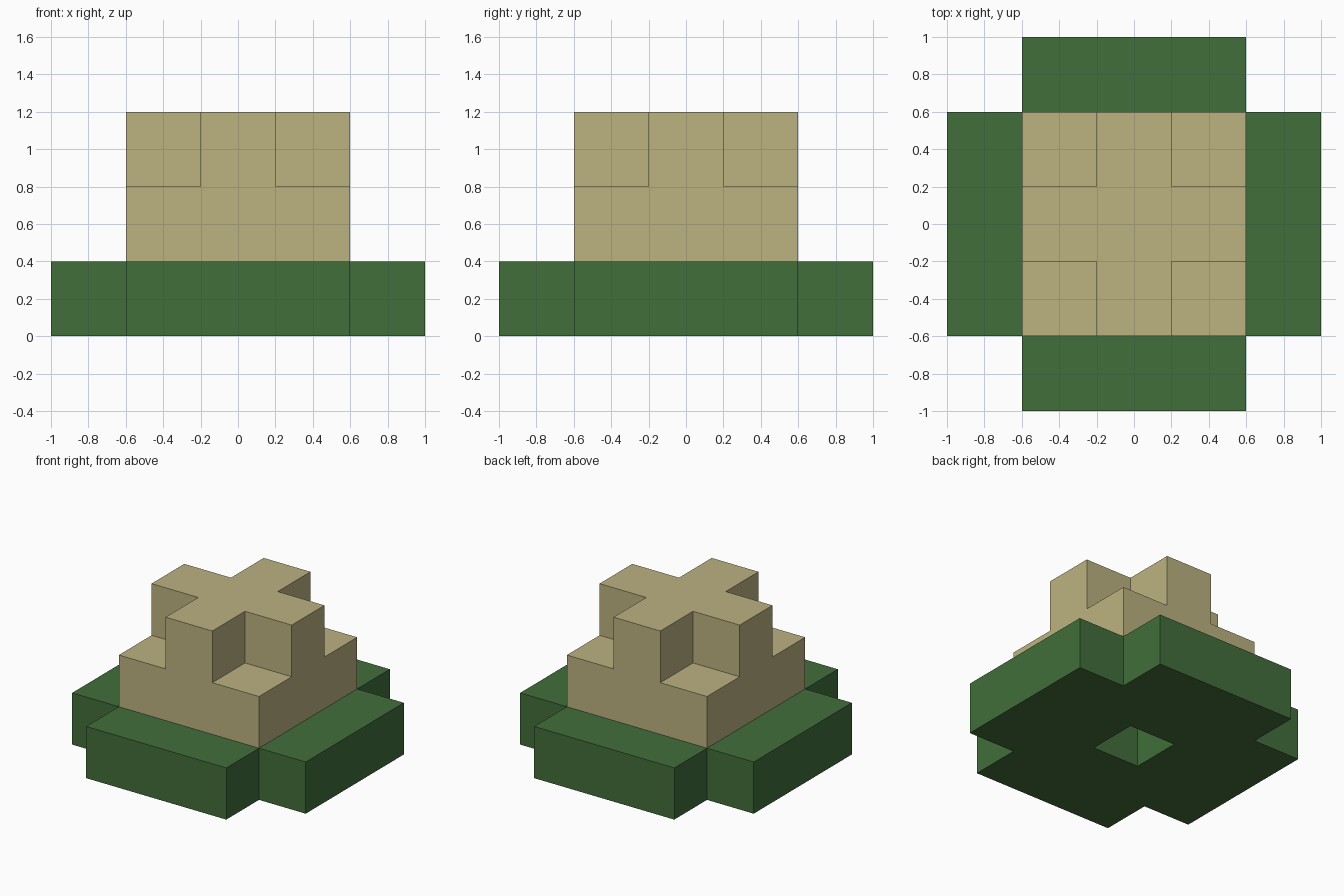
import bpy, bmesh
from mathutils import Vector

if "Cube" in bpy.data.objects:
    bpy.data.objects.remove(bpy.data.objects["Cube"])

S = 0.4  # block size


def material(name, rgb):
    m = bpy.data.materials.new(name)
    m.diffuse_color = (*rgb, 1.0)
    m.use_nodes = True
    m.node_tree.nodes["Principled BSDF"].inputs["Base Color"].default_value = m.diffuse_color
    return m


green = material("leaf green", (0.054, 0.157, 0.043))
tan = material("sand tan", (0.505, 0.447, 0.217))

R5, R3 = range(-2, 3), range(-1, 2)

# Wide base: 5x5 without corners and with an open middle
base = {(x, y, 0) for x in R5 for y in R5
        if abs(x) + abs(y) < 4 and (x, y) != (0, 0)}
# Upper block: full 3x3 layer with a cross on top
upper = {(x, y, 1) for x in R3 for y in R3}
upper |= {(x, y, 2) for x in R3 for y in R3 if x * y == 0}
solid = base | upper


def build(name, cells, mat):
    """Make the outer skin of a set of blocks, skipping faces between blocks."""
    bm = bmesh.new()
    for c in sorted(cells):
        centre = (Vector(c) + Vector((0, 0, 0.5))) * S
        for axis in range(3):
            for sign in (-1, 1):
                n = [0, 0, 0]
                n[axis] = sign
                if tuple(a + b for a, b in zip(c, n)) in solid:
                    continue
                n = Vector(n)
                u = Vector([float(i == (axis + 1) % 3) for i in range(3)])
                v = n.cross(u)
                mid = centre + n * S / 2
                bm.faces.new([bm.verts.new(mid + (u * a + v * b) * S / 2)
                              for a, b in ((-1, -1), (1, -1), (1, 1), (-1, 1))])
    bmesh.ops.remove_doubles(bm, verts=bm.verts[:], dist=0.001)
    mesh = bpy.data.meshes.new(name)
    bm.to_mesh(mesh)
    bm.free()
    mesh.materials.append(mat)
    bpy.context.collection.objects.link(bpy.data.objects.new(name, mesh))


build("wide_base", base, green)
build("stepped_top", upper, tan)
